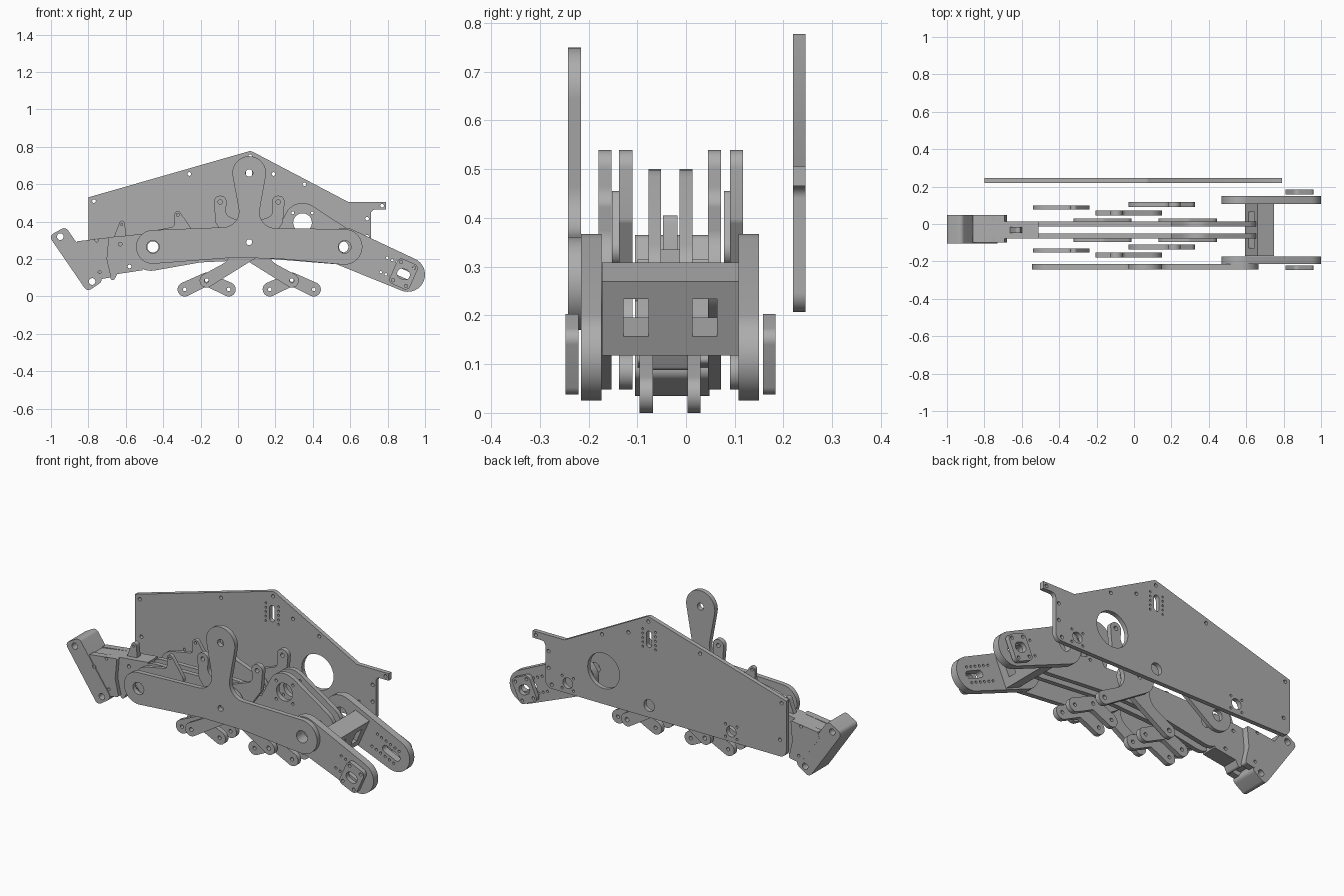
import bpy, bmesh
from math import sin, cos, pi, atan2, acos, hypot, radians
from mathutils import Matrix

cube = bpy.data.objects.get("Cube")
if cube:
    bpy.data.objects.remove(cube, do_unlink=True)

grey = bpy.data.materials.new("plain grey")
grey.use_nodes = True
grey.diffuse_color = (0.42, 0.42, 0.42, 1)
grey.node_tree.nodes["Principled BSDF"].inputs["Base Color"].default_value = grey.diffuse_color


def belt(circles):
    """Outline wrapped round circles (x, z, r): r > 0 convex, r < 0 concave, 0 sharp."""
    n = len(circles)
    angles = []
    for i in range(n):
        (x1, z1, r1), (x2, z2, r2) = circles[i], circles[(i + 1) % n]
        ratio = (r1 - r2) / hypot(x2 - x1, z2 - z1)
        angles.append(atan2(z2 - z1, x2 - x1) - acos(max(-1, min(1, ratio))))
    pts = []
    for i, (x, z, r) in enumerate(circles):
        if r == 0:
            pts.append((x, z))
            continue
        start = angles[i - 1]
        sweep = (angles[i] - start) % (2 * pi)
        if r < 0:
            sweep -= 2 * pi
        if abs(sweep) > 6.1:
            sweep = 0
        steps = max(1, int(abs(sweep) / 0.17))
        for k in range(steps + 1):
            a = start + sweep * k / steps
            pts.append((x + r * cos(a), z + r * sin(a)))
    return pts


def ring(x, z, r):
    n = 32 if r > 0.02 else 14
    return [(x + r * cos(2 * pi * k / n), z + r * sin(2 * pi * k / n)) for k in range(n)]


def frame(u, v, w, origin):
    m = Matrix((u, v, w)).transposed().to_4x4()
    m.translation = origin
    return m


def plate(name, outline, holes, y0, y1, slots=(), matrix=None):
    """Flat plate with holes, filled from a 2D curve and thickened."""
    curve = bpy.data.curves.new(name, "CURVE")
    curve.dimensions = "2D"
    curve.fill_mode = "BOTH"
    curve.extrude = (y1 - y0) / 2
    for pts in [belt(outline)] + [ring(*h) for h in holes] + [belt(s) for s in slots]:
        spline = curve.splines.new("POLY")
        spline.points.add(len(pts) - 1)
        for p, (x, z) in zip(spline.points, pts):
            p.co = (x, z, 0, 1)
        spline.use_cyclic_u = True
    temp = bpy.data.objects.new(name, curve)
    bpy.context.collection.objects.link(temp)
    bpy.context.view_layer.update()
    mesh = bpy.data.meshes.new_from_object(temp.evaluated_get(bpy.context.evaluated_depsgraph_get()))
    bpy.data.objects.remove(temp, do_unlink=True)
    if matrix is None:
        matrix = frame((1, 0, 0), (0, 0, 1), (0, -1, 0), (0, (y0 + y1) / 2, 0))
    mesh.transform(matrix)
    bm = bmesh.new()
    bm.from_mesh(mesh)
    bmesh.ops.remove_doubles(bm, verts=bm.verts, dist=0.0002)
    bmesh.ops.recalc_face_normals(bm, faces=bm.faces)
    bm.to_mesh(mesh)
    bm.free()
    mesh.materials.clear()
    mesh.materials.append(grey)
    obj = bpy.data.objects.new(name, mesh)
    bpy.context.collection.objects.link(obj)
    bpy.ops.object.select_all(action="DESELECT")
    obj.select_set(True)
    bpy.context.view_layer.objects.active = obj
    bpy.ops.object.shade_smooth_by_angle(angle=radians(30))
    return obj


def flip(circles):
    """Mirror an outline about the central pivot."""
    return [(2 * HUB_X - x, z, r) for x, z, r in reversed(circles)]


def bolts(x, z, dist, r, count=4):
    return [(x + dist * cos(2 * pi * (k + 0.5) / count), z + dist * sin(2 * pi * (k + 0.5) / count), r)
            for k in range(count)]


HUB_X, HUB_Z = 0.06, 0.29
LEFT, RIGHT, PIVOT_Z = -0.455, 0.57, 0.265

# Back side plate
small = [(-0.77, 0.51), (-0.26, 0.655), (0.19, 0.655), (0.355, 0.6), (0.065, 0.75),
         (0.77, 0.485), (0.69, 0.415), (0.69, 0.32), (0.67, 0.23), (-0.76, 0.3)]
holes = [(x, z, 0.01) for x, z in small]
holes += [(0.345, 0.395, 0.1), (HUB_X, 0.275, 0.033)]
for px in (LEFT, RIGHT):
    holes += [(px, PIVOT_Z, 0.03)] + bolts(px, PIVOT_Z, 0.05, 0.007)
holes += [(HUB_X + s * 0.04, 0.6 + 0.025 * k, 0.006) for s in (-1, 1) for k in range(5)]
plate("back_side_plate",
      [(-0.76, 0.247, 0.04), (0.67, 0.247, 0.04), (0.735, 0.44, -0.025), (0.79, 0.465, 0),
       (0.79, 0.505, 0), (0.59, 0.505, 0), (0.065, 0.747, 0.03), (-0.8, 0.53, 0)],
      holes, 0.22, 0.245, [[(HUB_X, 0.62, 0.016), (HUB_X, 0.68, 0.016)]])

# Front three-armed rocker
plate("front_rocker",
      [(LEFT, PIVOT_Z, 0.09), (HUB_X, -1.29, -1.5), (RIGHT, PIVOT_Z, 0.095),
       (0.2, 0.45, -0.085), (HUB_X, 0.66, 0.09), (-0.08, 0.455, -0.085)],
      [(LEFT, PIVOT_Z, 0.034), (RIGHT, PIVOT_Z, 0.034), (HUB_X, 0.66, 0.02), (HUB_X, HUB_Z, 0.016)],
      -0.242, -0.215)

# Pair of long inner beams
for name, y in (("front_inner_beam", -0.077), ("back_inner_beam", -0.013)):
    plate(name,
          [(-0.465, 0.237, 0.1), (HUB_X, -1.295, -1.5), (0.56, PIVOT_Z, 0.095),
           (0.345, 0.4, 0.1), (0.2, 0.335, 0), (-0.05, 0.345, 0)],
          [(0.345, 0.395, 0.05), (HUB_X, HUB_Z, 0.016), (0.56, PIVOT_Z, 0.03), (LEFT, PIVOT_Z, 0.03)]
          + bolts(0.345, 0.395, 0.074, 0.008), y, y + 0.026)

# Crossing bellcranks
crank = [(-0.168, 0.085, 0.037), (HUB_X, HUB_Z, 0.09), (-0.025, 0.46, -0.04),
         (-0.095, 0.505, 0.034), (-0.1, 0.4, 0.02), (-0.13, 0.25, -0.09)]
crank_holes = [(-0.168, 0.085, 0.012), (HUB_X, HUB_Z, 0.016), (-0.095, 0.505, 0.012)]
for side, y_left, y_right in (("front", -0.18, -0.137), ("back", 0.045, 0.09)):
    plate(side + "_crank_right", crank, crank_holes, y_left, y_left + 0.027)
    plate(side + "_crank_left", flip(crank), flip(crank_holes), y_right, y_right + 0.027)

# Foot links
foot = [(-0.285, 0.038, 0.038), (-0.168, 0.042, -0.01), (-0.05, 0.038, 0.038), (-0.168, 0.09, 0.038)]
foot_holes = [(-0.285, 0.038, 0.01), (-0.05, 0.038, 0.01), (-0.168, 0.088, 0.01)]
for side, y in (("front", -0.095), ("back", 0.003)):
    plate(side + "_foot_right", foot, foot_holes, y, y + 0.027)
    plate(side + "_foot_left", flip(foot), flip(foot_holes), y, y + 0.027)

# Small eared levers on the right pivot
for side, y in (("front", -0.152), ("back", 0.078)):
    plate(side + "_eared_lever",
          [(LEFT, PIVOT_Z, 0.085), (-0.27, 0.335, 0.033), (-0.322, 0.437, 0.018), (-0.36, 0.39, -0.02)],
          [(LEFT, PIVOT_Z, 0.03), (-0.322, 0.437, 0.008)], y, y + 0.022)

# Tapered arms on the left end
tilt = radians(24)
along, up = (cos(tilt), 0, -sin(tilt)), (sin(tilt), 0, cos(tilt))
for side, y, cap_y in (("front", -0.215, -0.247), ("back", 0.108, 0.158)):
    row = [(0.89 + t * cos(tilt) + s * 0.042 * sin(tilt), 0.12 - t * sin(tilt) + s * 0.042 * cos(tilt), 0.007)
           for s in (-1, 1) for t in (-0.12, -0.09, -0.06, -0.03, 0, 0.03)]
    plate(side + "_tapered_arm", [(RIGHT, PIVOT_Z, 0.102), (0.908, 0.117, 0.092)],
          [(RIGHT, PIVOT_Z, 0.034)] + row, y, y + 0.042,
          [[(0.85, 0.138, 0.02), (0.92, 0.107, 0.02)]])
    # End cap with a slotted centre
    a, b = 0.034, 0.048
    plate(side + "_arm_cap", [(-a, -b, 0.025), (a, -b, 0.025), (a, b, 0.025), (-a, b, 0.025)],
          [(s * 0.038, t * 0.053, 0.009) for s in (-1, 1) for t in (-1, 1)], 0, 0.026,
          [[(-0.008, 0, 0.027), (0.008, 0, 0.027)]],
          frame(along, up, (0, -1, 0), (0.885, cap_y + 0.013, 0.12)))

# Windowed cross member between the tapered arms
def box(u0, u1, v0, v1):
    return [(u0, v0, 0), (u1, v0, 0), (u1, v1, 0), (u0, v1, 0)]


plate("cross_member", box(-0.14, 0.14, -0.083, 0.083), [], 0, 0.095,
      [box(-0.096, -0.045, -0.04, 0.044), box(0.045, 0.096, -0.04, 0.044)],
      frame((0, 1, 0), up, along, (0.671, -0.032, 0.213)))

# Arm and clevis on the right end
plate("right_arm",
      [(-0.85, 0.24, 0), (-0.74, 0.12, 0), (-0.69, 0.12, 0), (-0.67, 0.1, 0.012), (-0.645, 0.12, 0),
       (-0.51, 0.14, 0), (-0.51, 0.335, 0), (-0.6, 0.325, 0), (-0.66, 0.32, 0), (-0.86, 0.29, 0)],
      [(-0.58, 0.16, 0.01), (-0.63, 0.32 - 0.04, 0.01)], -0.077, 0.013)
plate("right_arm_tab", [(-0.67, 0.3, 0), (-0.6, 0.3, 0), (-0.6, 0.34, 0), (-0.62, 0.39, 0.015)],
      [(-0.622, 0.385, 0.006)], -0.047, -0.017)
for side, y in (("front", -0.1), ("back", 0.013)):
    plate(side + "_clevis_cheek",
          [(-0.87, 0.26, 0), (-0.75, 0.09, 0), (-0.69, 0.11, 0.01), (-0.7, 0.2, 0),
           (-0.695, 0.31, 0.005), (-0.86, 0.295, 0)],
          [(-0.755, 0.3, 0.009), (-0.74, 0.13, 0.008)], y, y + 0.036)
plate("clevis_block",
      [(-0.975, 0.315, 0.025), (-0.8, 0.06, 0.025), (-0.755, 0.09, 0.025), (-0.93, 0.34, 0.025)],
      [(-0.95, 0.32, 0.018), (-0.78, 0.08, 0.018), (-0.83, 0.235, 0.01)], -0.105, 0.048)
